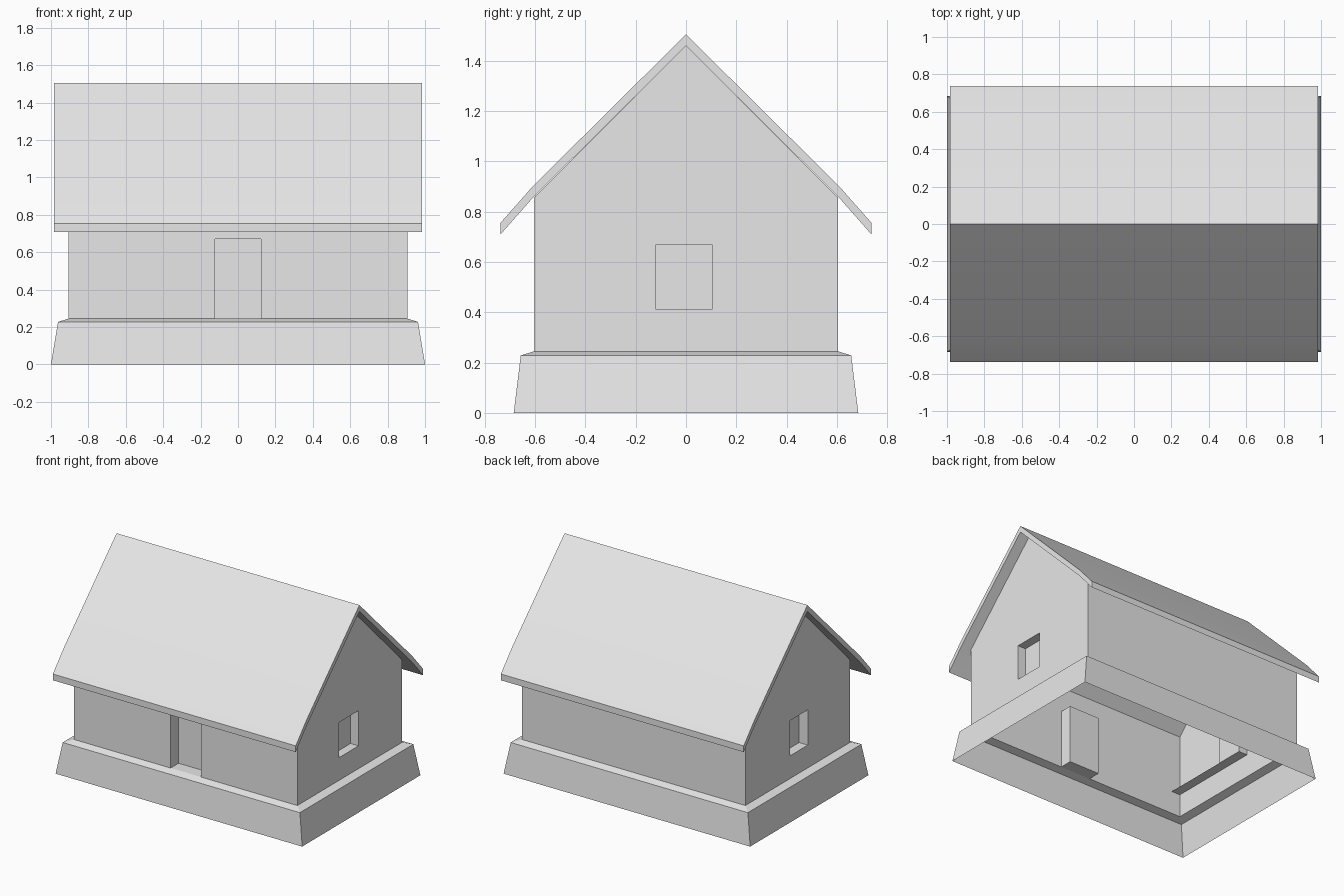
import bpy
from mathutils import Vector

cube = bpy.data.objects.get("Cube")
if cube:
    bpy.data.objects.remove(cube, do_unlink=True)

grey = bpy.data.materials.new("plain_grey")
grey.use_nodes = True
grey.diffuse_color = (0.8, 0.8, 0.8, 1)
grey.node_tree.nodes["Principled BSDF"].inputs["Base Color"].default_value = (0.8, 0.8, 0.8, 1)

HALF_X, HALF_Y = 0.905, 0.605   # wall footprint
FLOOR, EAVE = 0.245, 0.855      # wall bottom and top


def make(name, polygons):
    """Build an object from a list of polygons, each a list of points."""
    verts, faces = [], []
    for poly in polygons:
        faces.append(range(len(verts), len(verts) + len(poly)))
        verts += [tuple(p) for p in poly]
    mesh = bpy.data.meshes.new(name)
    mesh.from_pydata(verts, [], [list(f) for f in faces])
    mesh.materials.append(grey)
    obj = bpy.data.objects.new(name, mesh)
    bpy.context.collection.objects.link(obj)
    return obj


def wall(name, right, out, half, offset, gable=False, hole=None, depth=0):
    """Sheet wall with an optional closed recess pushed inward."""
    right, out = Vector(right), Vector(out)

    def at(u, v, d=0):
        return right * u + out * (offset - d) + Vector((0, 0, v))

    def top(u):
        return EAVE + (half - abs(u) if gable else 0)

    u0, u1, v0, v1 = hole or (0, 0, FLOOR, FLOOR)
    outlines = [
        [(-half, FLOOR), (u0, FLOOR), (u0, top(u0)), (-half, top(half))],
        [(u1, FLOOR), (half, FLOOR), (half, top(half)), (u1, top(u1))],
    ]
    polys = []
    if hole:
        outlines.append([(u0, v1), (u1, v1), (u1, top(u1)), (0, top(0)), (u0, top(u0))])
        if v0 > FLOOR:
            outlines.append([(u0, FLOOR), (u1, FLOOR), (u1, v0), (u0, v0)])
        rim = [(u0, v0), (u1, v0), (u1, v1), (u0, v1)]
        for a, b in zip(rim, rim[1:] + rim[:1]):
            polys.append([at(*a), at(*b), at(*b, depth), at(*a, depth)])
        polys.append([at(*p, depth) for p in rim])
    polys += [[at(*p) for p in line] for line in outlines]
    return make(name, polys)


# Sloped, open-bottomed foundation with a bevelled ledge
rings = [[(-x, -y, z), (x, -y, z), (x, y, z), (-x, y, z)]
         for x, y, z in ((1, 0.685, 0), (0.962, 0.657, 0.228), (HALF_X, HALF_Y, FLOOR))]
make("foundation", [[low[i], low[(i + 1) % 4], high[(i + 1) % 4], high[i]]
                    for low, high in zip(rings, rings[1:]) for i in range(4)])

# Walls with the door and window recesses
wall("front_wall", (1, 0, 0), (0, -1, 0), HALF_X, HALF_Y,
     hole=(-0.123, 0.123, FLOOR, 0.67), depth=0.092)
wall("back_wall", (-1, 0, 0), (0, 1, 0), HALF_X, HALF_Y)
wall("left_gable_wall", (0, 1, 0), (1, 0, 0), HALF_Y, HALF_X, True,
     (-0.12, 0.104, 0.412, 0.67), 0.065)
wall("right_gable_wall", (0, -1, 0), (-1, 0, 0), HALF_Y, HALF_X, True,
     (-0.09, 0.118, 0.412, 0.67), 0.07)

# Inner shelf running from the window to the front wall
make("inner_shelf", [[(-HALF_X, -HALF_Y, 0.412), (-HALF_X, -0.118, 0.412),
                      (-0.835, -0.118, 0.412), (-0.835, -HALF_Y, 0.412)]])

# Roof: one chevron profile extruded along x, slightly steeper at the eaves
half_top = [(0.738, 0.755), (0.61, 0.9), (0, 1.505)]
upper = half_top + [(-y, z) for y, z in half_top[-2::-1]]
lower = [(y, z - 0.046) for y, z in upper]
END = 0.985
polys = []
for (a, b), (c, d) in zip(zip(upper, upper[1:]), zip(lower, lower[1:])):
    polys.append([(-END, *a), (END, *a), (END, *b), (-END, *b)][::-1])
    polys.append([(-END, *c), (END, *c), (END, *d), (-END, *d)])
    for x in (-END, END):
        polys.append([(x, *a), (x, *b), (x, *d), (x, *c)])
for i in (0, -1):
    polys.append([(-END, *upper[i]), (END, *upper[i]), (END, *lower[i]), (-END, *lower[i])])
roof = make("roof", polys)

# Weld the roof, face it outward and smooth the gentle bend only
bpy.ops.object.select_all(action='DESELECT')
roof.select_set(True)
bpy.context.view_layer.objects.active = roof
bpy.ops.object.mode_set(mode='EDIT')
bpy.ops.mesh.select_all(action='SELECT')
bpy.ops.mesh.remove_doubles(threshold=0.0005)
bpy.ops.mesh.normals_make_consistent(inside=False)
bpy.ops.object.mode_set(mode='OBJECT')
bpy.ops.object.shade_smooth_by_angle(angle=0.5)
